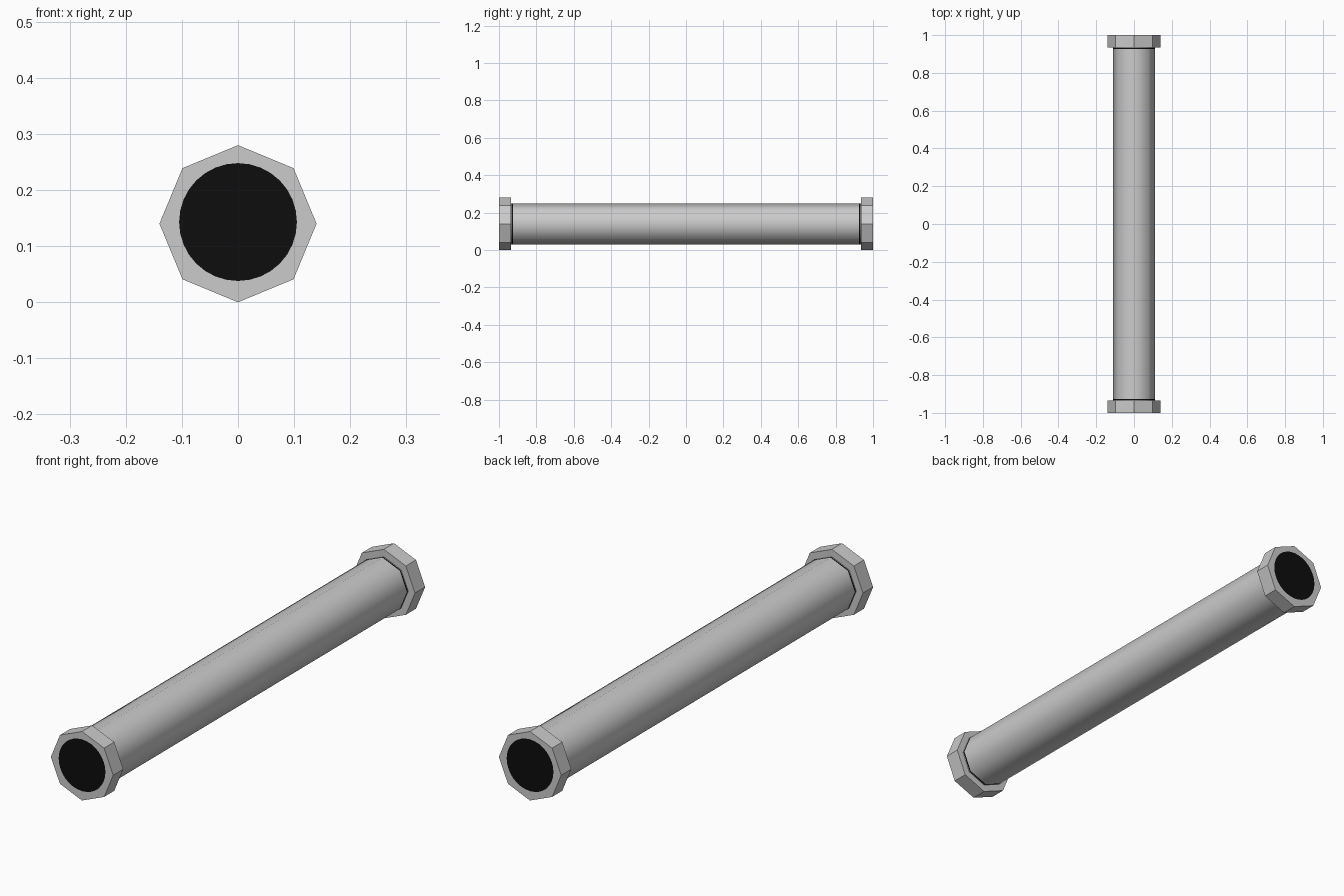
import bpy, bmesh, math

if "Cube" in bpy.data.objects:
    bpy.data.objects.remove(bpy.data.objects["Cube"])

R_FLANGE, R_PIPE, R_BORE, ZC = 0.14, 0.11, 0.105, 0.14


def material(name, v):
    m = bpy.data.materials.new(name)
    m.diffuse_color = (v, v, v, 1)
    m.use_nodes = True
    m.node_tree.nodes["Principled BSDF"].inputs["Base Color"].default_value = m.diffuse_color
    return m


GREY = material("light_grey", 0.6)
BLACK = material("black", 0.004)


def ring(bm, y, r, n=8, z=ZC):
    # ring of n points around the y axis, first point straight up
    return [bm.verts.new((r * math.sin(2 * math.pi * i / n), y,
                          z + r * math.cos(2 * math.pi * i / n))) for i in range(n)]


def octagon(bm, y, r, n):
    # n points lying on the outline of an octagon
    pts = []
    for i in range(n):
        a = 2 * math.pi * i / n
        d = (a % (math.pi / 4)) - math.pi / 8
        k = r * math.cos(math.pi / 8) / math.cos(d)
        pts.append(bm.verts.new((k * math.sin(a), y, ZC + k * math.cos(a))))
    return pts


def bridge(bm, a, b, mat=0):
    n = len(a)
    for i in range(n):
        j = (i + 1) % n
        bm.faces.new((a[i], a[j], b[j], b[i])).material_index = mat


def finish(bm, name, smooth=False):
    bmesh.ops.recalc_face_normals(bm, faces=bm.faces)
    for f in bm.faces:
        f.smooth = smooth
    me = bpy.data.meshes.new(name)
    bm.to_mesh(me)
    bm.free()
    me.materials.append(GREY)
    me.materials.append(BLACK)
    ob = bpy.data.objects.new(name, me)
    bpy.context.collection.objects.link(ob)


# Pipe: smooth eight-sided tube with a thin dark joint line at each end
bm = bmesh.new()
ys = [-0.94, -0.932, -0.926, 0.926, 0.932, 0.94]
rows = [ring(bm, y, R_PIPE) for y in ys]
for i in range(len(rows) - 1):
    bridge(bm, rows[i], rows[i + 1], 1 if i in (1, 3) else 0)
finish(bm, "pipe", smooth=True)

# Flanges: octagonal collars with a black round opening on the outer face
for name, s in (("front_flange", -1), ("back_flange", 1)):
    bm = bmesh.new()
    n = 32
    inner = octagon(bm, s * 0.935, R_FLANGE, n)
    outer = octagon(bm, s * 1.0, R_FLANGE, n)
    hole = ring(bm, s * 1.0, R_BORE, n, ZC + 0.003)
    bm.faces.new(inner)
    bridge(bm, inner, outer)
    bridge(bm, outer, hole)
    bm.faces.new(hole).material_index = 1
    finish(bm, name)
